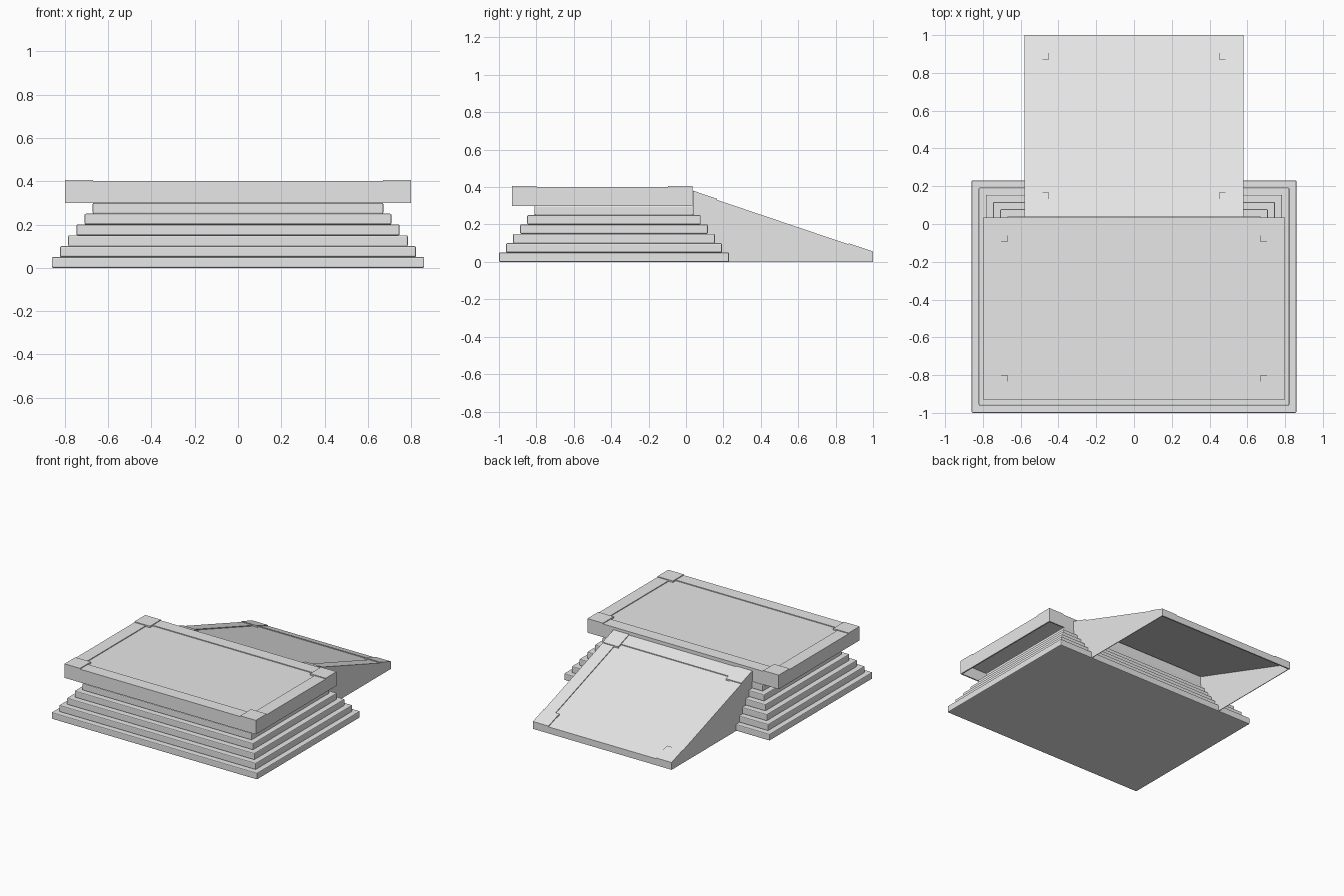
import bpy, bmesh

cube = bpy.data.objects.get("Cube")
if cube:
    bpy.data.objects.remove(cube)

GREY = 0.8
mat = bpy.data.materials.new("light grey")
mat.use_nodes = True
mat.diffuse_color = (GREY, GREY, GREY, 1)
mat.node_tree.nodes["Principled BSDF"].inputs["Base Color"].default_value = (GREY, GREY, GREY, 1)


def finish(name, bm, bevel=0):
    bmesh.ops.recalc_face_normals(bm, faces=bm.faces)
    mesh = bpy.data.meshes.new(name)
    bm.to_mesh(mesh)
    bm.free()
    mesh.materials.append(mat)
    obj = bpy.data.objects.new(name, mesh)
    bpy.context.collection.objects.link(obj)
    if bevel:
        mod = obj.modifiers.new("edge_bevel", "BEVEL")
        mod.width = bevel
        mod.segments = 2


def box(name, x, y, z, surface=None, bevel=0):
    """Box between (min, max) pairs; surface(y) lifts it onto a slope."""
    bm = bmesh.new()
    bmesh.ops.create_cube(bm, size=1)
    for v in bm.verts:
        px, py, pz = ((lo + hi) / 2 + c * (hi - lo) for c, (lo, hi) in zip(v.co, (x, y, z)))
        v.co = (px, py, pz + (surface(py) if surface else 0))
    finish(name, bm, bevel)


def framed_panel(name, half, y0, y1, surface):
    """Sunken sheet with four rails and four slightly raised corner plates."""
    rail, corner = 0.095, 0.13
    box(name + "_panel", (-half + 0.01, half - 0.01), (y0 + 0.01, y1 - 0.01),
        (-0.016, -0.006), surface)
    for end, (a, b) in {"front": (y0, y0 + rail), "back": (y1 - rail, y1)}.items():
        box(f"{name}_{end}_rail", (-half + corner, half - corner), (a, b), (-0.012, 0), surface)
    for side, s in (("left", 1), ("right", -1)):
        def span(width):
            return tuple(sorted((s * half, s * (half - width))))
        box(f"{name}_{side}_rail", span(rail), (y0 + corner, y1 - corner), (-0.012, 0), surface)
        for end, (a, b) in {"front": (y0, y0 + corner), "back": (y1 - corner, y1)}.items():
            box(f"{name}_{end}_{side}_corner", span(corner), (a, b), (-0.014, 0.006), surface)


# Stepped base
for i in range(6):
    inset = 0.0378 * i
    half = 0.86 - inset
    box(f"base_step_{i + 1}", (-half, half), (-1 + inset, 0.23 - inset),
        (0.05 * i, 0.05 * i + 0.05), bevel=0.006)

# Overhanging platform, hollow underneath
P, Y0, Y1, T = 0.80, -0.93, 0.035, 0.01
framed_panel("platform", P, Y0, Y1, lambda y: 0.4)
skirt = (0.3, 0.388)
box("platform_front_skirt", (-P, P), (Y0, Y0 + T), skirt)
box("platform_back_skirt", (-P, P), (Y1 - T, Y1), skirt)
box("platform_left_skirt", (P - T, P), (Y0 + T, Y1 - T), skirt)
box("platform_right_skirt", (-P, T - P), (Y0 + T, Y1 - T), skirt)

# Sloping ramp, open underneath
R, R0, R1 = 0.58, 0.037, 1.0


def slope(y):
    return 0.374 - 0.338 * (y - R0) + 0.001


framed_panel("ramp", R, R0, R1, slope)
box("ramp_end_lip", (-R, R), (R1 - T, R1), (0, slope(R1) - 0.012))

# Ramp side walls
profile = [(R0, slope(R0) - 0.012), (R1, slope(R1) - 0.012), (R1, 0), (0.22, 0), (R0, 0.2)]
for side, s in (("left", 1), ("right", -1)):
    bm = bmesh.new()
    face = bm.faces.new([bm.verts.new((s * R, y, z)) for y, z in profile])
    moved = bmesh.ops.extrude_face_region(bm, geom=[face], use_keep_orig=True)["geom"]
    verts = [g for g in moved if isinstance(g, bmesh.types.BMVert)]
    bmesh.ops.translate(bm, verts=verts, vec=(-s * 0.005, 0, 0))
    finish(f"ramp_{side}_wall", bm)
